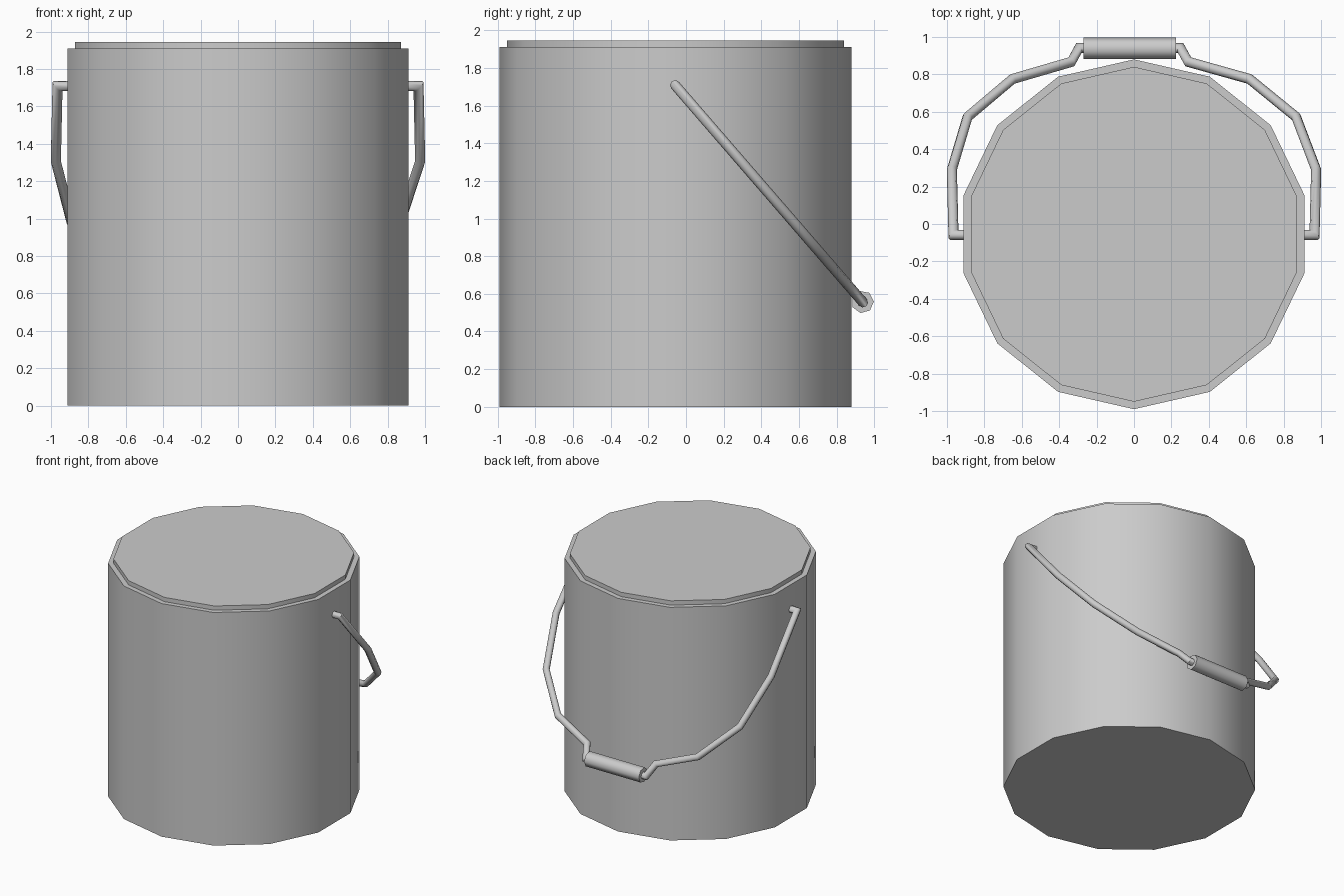
import bpy, bmesh, math
from mathutils import Vector

if "Cube" in bpy.data.objects:
    bpy.data.objects.remove(bpy.data.objects["Cube"])

CY = -0.055  # axis of the can in y


def add_object(name, bm, angle):
    bmesh.ops.recalc_face_normals(bm, faces=bm.faces[:])
    me = bpy.data.meshes.new(name)
    bm.to_mesh(me)
    bm.free()
    ob = bpy.data.objects.new(name, me)
    bpy.context.collection.objects.link(ob)
    bpy.ops.object.select_all(action='DESELECT')
    ob.select_set(True)
    bpy.context.view_layer.objects.active = ob
    bpy.ops.object.shade_smooth_by_angle(angle=math.radians(angle))
    return ob


def skin(bm, rings):
    """Join vertex rings with quads and cap both ends."""
    loops = [[bm.verts.new(p) for p in r] for r in rings]
    n = len(loops[0])
    for a, b in zip(loops, loops[1:]):
        for i in range(n):
            j = (i + 1) % n
            bm.faces.new((a[i], a[j], b[j], b[i]))
    bm.faces.new(loops[0])
    bm.faces.new(loops[-1])


def can_ring(r, z, n=14):
    return [Vector((r * math.sin(2 * math.pi * i / n),
                    CY + r * math.cos(2 * math.pi * i / n), z)) for i in range(n)]


def tube(name, pts, r, sides, normal, angle):
    """Mitred tube along a path lying in the plane with the given normal."""
    bm = bmesh.new()
    rings = []
    for i, p in enumerate(pts):
        d0 = (p - pts[max(i - 1, 0)]).normalized()
        d1 = (pts[min(i + 1, len(pts) - 1)] - p).normalized()
        t = (d0 + d1).normalized()
        side = normal.cross(t)
        stretch = 1 / max(t.dot(d1 if d1.length else d0), 0.5)
        rings.append([p + side * (r * stretch * math.cos(a)) + normal * (r * math.sin(a))
                      for a in (2 * math.pi * k / sides for k in range(sides))])
    skin(bm, rings)
    return add_object(name, bm, angle)


# Can body with the stepped lid
bm = bmesh.new()
skin(bm, [can_ring(0.935, 0), can_ring(0.935, 1.91),
          can_ring(0.895, 1.91), can_ring(0.895, 1.945)])
add_object("can_body_and_lid", bm, 30)

# Wire handle hanging down behind, in a tilted plane
SLOPE = -1.156


def on_plane(x, y):
    return Vector((x, y, 1.705 + SLOPE * (y - CY)))


plane_normal = Vector((0, -SLOPE, 1)).normalized()
path = [(-0.87, -0.058), (-0.965, -0.058), (-0.974, 0.29), (-0.89, 0.572),
        (-0.65, 0.775), (-0.335, 0.867), (-0.295, 0.94), (0.25, 0.94),
        (0.29, 0.867), (0.618, 0.775), (0.867, 0.572), (0.974, 0.29),
        (0.965, -0.058), (0.87, -0.058)]
tube("wire_handle", [on_plane(*p) for p in path], 0.027, 8, plane_normal, 50)

# Hand grip
tube("handle_grip", [on_plane(-0.27, 0.938), on_plane(0.225, 0.938)], 0.06, 7,
     plane_normal, 60)
